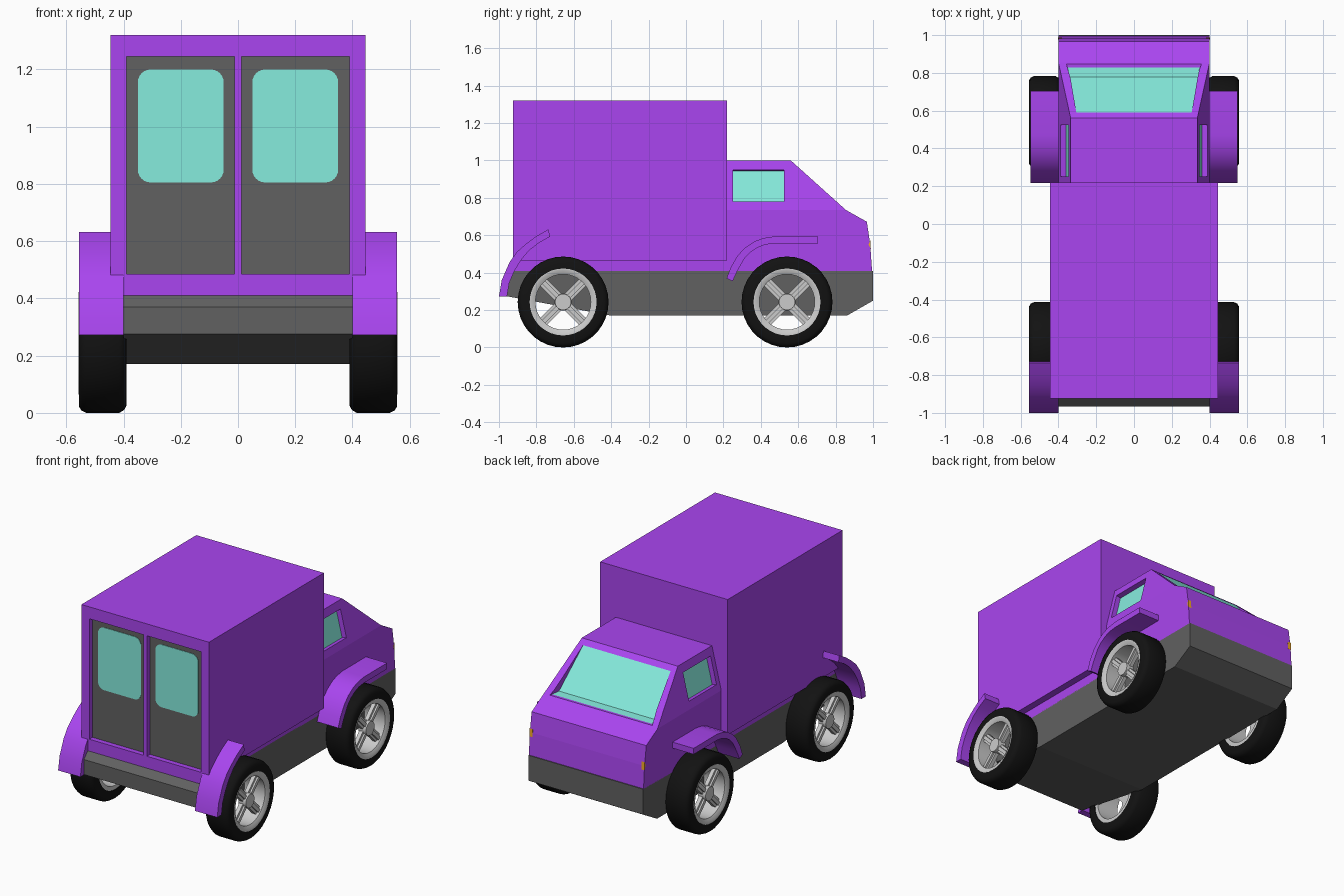
import bpy, bmesh
from math import sin, cos, pi, atan2, radians
from mathutils import Matrix, Vector

if "Cube" in bpy.data.objects:
    bpy.data.objects.remove(bpy.data.objects["Cube"])


def material(name, rgb):
    m = bpy.data.materials.new(name)
    m.diffuse_color = (*rgb, 1)
    m.use_nodes = True
    m.node_tree.nodes["Principled BSDF"].inputs["Base Color"].default_value = m.diffuse_color
    return m


PURPLE = material("purple_paint", (0.40, 0.06, 0.87))
GLASS = material("teal_glass", (0.24, 0.84, 0.73))
DARK = material("dark_grey", (0.12, 0.12, 0.12))
TYRE = material("black_rubber", (0.006, 0.006, 0.006))
ORANGE = material("orange_lamp", (0.9, 0.4, 0.02))


def finish(name, bm, mat=None, mirror=False, smooth=False):
    bmesh.ops.recalc_face_normals(bm, faces=bm.faces)
    me = bpy.data.meshes.new(name)
    bm.to_mesh(me)
    bm.free()
    ob = bpy.data.objects.new(name, me)
    bpy.context.collection.objects.link(ob)
    if mat:
        me.materials.append(mat)
    if mirror:
        ob.modifiers.new("Mirror", 'MIRROR')
    if smooth:
        bpy.ops.object.select_all(action='DESELECT')
        ob.select_set(True)
        bpy.context.view_layer.objects.active = ob
        bpy.ops.object.shade_smooth_by_angle(angle=radians(35))
    return ob


def loft(name, pts, mat, sides=None, **kw):
    """Closed side outline; each point is (y, z, x_start, x_end)."""
    bm = bmesh.new()
    a = [bm.verts.new((p[2], p[0], p[1])) for p in pts]
    b = [bm.verts.new((p[3], p[0], p[1])) for p in pts]
    n = len(pts)
    for i in range(n):
        j = (i + 1) % n
        bm.faces.new((a[i], a[j], b[j], b[i]))
    for idx in sides or [range(n)]:
        bm.faces.new([a[i] for i in idx])
        bm.faces.new([b[i] for i in idx])
    return finish(name, bm, mat, **kw)


def prism(name, outline, x0, x1, mat, **kw):
    return loft(name, [(y, z, x0, x1) for y, z in outline], mat, **kw)


def wide(pts):
    return [(y, z, -w, w) for y, z, w in pts]


def add_cube(bm, lo, hi):
    lo, hi = Vector(lo), Vector(hi)
    m = Matrix.Translation((lo + hi) / 2) @ Matrix.Diagonal((*(hi - lo), 1))
    return bmesh.ops.create_cube(bm, size=1, matrix=m)["verts"]


def box(name, lo, hi, mat=None, radius=0, matrix=None, **kw):
    bm = bmesh.new()
    add_cube(bm, lo, hi)
    if radius:
        along_y = [e for e in bm.edges
                   if abs(e.verts[0].co.y - e.verts[1].co.y) > 1e-5]
        bmesh.ops.bevel(bm, geom=along_y, offset=radius, segments=6,
                        profile=0.5, affect='EDGES')
    if matrix:
        bm.transform(matrix)
    return finish(name, bm, mat, **kw)


def cut(ob, cutter):
    cutter.hide_render = True
    mod = ob.modifiers.new("Cut", 'BOOLEAN')
    mod.operation, mod.solver, mod.object = 'DIFFERENCE', 'EXACT', cutter
    bpy.context.view_layer.objects.active = ob
    bpy.ops.object.modifier_apply(modifier=mod.name)
    bpy.data.objects.remove(cutter)


def lathe(name, profile, y, z, mat, n=36):
    """Closed (x, radius) profile turned around the wheel axle."""
    bm = bmesh.new()
    rings = [[bm.verts.new((x, y + r * cos(2 * pi * i / n), z + r * sin(2 * pi * i / n)))
              for x, r in profile] for i in range(n)]
    k = len(profile)
    for i in range(n):
        p, q = rings[i], rings[(i + 1) % n]
        for j in range(k):
            bm.faces.new((p[j], p[(j + 1) % k], q[(j + 1) % k], q[j]))
    return finish(name, bm, mat, mirror=True, smooth=True)


# Chassis
prism("chassis", [(-.965, .37), (-.925, .41), (1, .41), (1, .25), (.86, .17),
                  (-.4, .17), (-.965, .275)], -.4, .4, DARK)

# Cargo box with two recessed rear doors
box("cargo_base", (-.4, -.925, .405), (.4, .22, .466), PURPLE)
cargo = box("cargo_box", (-.445, -.925, .466), (.445, .22, 1.32), PURPLE)
for s, side in ((-1, "left"), (1, "right")):
    x0, x1 = sorted((s * .012, s * .39))
    cut(cargo, box("door_cutter", (x0, -.96, .485), (x1, -.89, 1.245)))
    box(side + "_rear_door", (x0, -.893, .485), (x1, -.87, 1.245), DARK)
    x0, x1 = sorted((s * .05, s * .35))
    box(side + "_door_window", (x0, -.896, .805), (x1, -.88, 1.2), GLASS, radius=.045)

# Cab with tapered upper half
cab = loft("cab", wide([(.22, .405, .4), (.995, .405, .4), (.985, .55, .4),
                        (.967, .672, .4), (.855, .735, .4), (.56, 1, .335),
                        (.22, 1, .335), (.22, .735, .4)]), PURPLE,
           sides=[(0, 1, 2, 3, 4, 7), (7, 4, 5, 6)])

# Windscreen opening and glass
cut(cab, loft("windscreen_cutter", wide([(.588, .975, .305), (.775, .742, .342),
                                         (.849, .742, .358), (1, .9, .358),
                                         (.75, 1.15, .305)]), None))
loft("windscreen", wide([(.59, .973, .305), (.777, .745, .342), (.847, .741, .358),
                         (.84, .72, .358), (.76, .72, .342), (.57, .96, .305)]), GLASS)

# Side windows set into the sloping cab walls
tilt = atan2(.065, .265)
for s, side in ((-1, "left"), (1, "right")):
    m = Matrix.Translation((s * .368, .388, .865)) @ Matrix.Rotation(-s * tilt, 4, 'Y')
    cut(cab, box("window_cutter", (-.035, -.137, -.0875), (.035, .137, .0875), matrix=m))
    x0, x1 = sorted((-s * .045, -s * .031))
    box(side + "_cab_window", (x0, -.137, -.0875), (x1, .137, .0875), GLASS, matrix=m)

# Small corner lamps
prism("corner_lamps", [(.976, .55), (.988, .525), (.986, .575)], .38, .402, ORANGE, mirror=True)

# Mudguards
prism("rear_mudguards", [(-1, .273), (-.985, .36), (-.944, .455), (-.905, .51),
                         (-.853, .556), (-.8, .595), (-.735, .632), (-.727, .592),
                         (-.785, .56), (-.837, .52), (-.88, .47), (-.917, .41),
                         (-.945, .345), (-.957, .273)],
      .4, .555, PURPLE, mirror=True, smooth=True)
prism("front_mudguards", [(.705, .594), (.473, .594), (.415, .585), (.366, .567),
                          (.317, .535), (.275, .49), (.24, .43), (.217, .37),
                          (.249, .353), (.275, .41), (.313, .476), (.345, .51),
                          (.385, .535), (.425, .55), (.473, .556), (.705, .556)],
      .38, .547, PURPLE, mirror=True, smooth=True)

# Wheels
for y, end in ((-.657, "rear"), (.54, "front")):
    z = .243
    lathe(end + "_tyres", [(.39, .176), (.39, .218), (.398, .233), (.415, .243),
                           (.53, .243), (.547, .235), (.556, .22), (.556, .178)],
          y, z, TYRE)
    lathe(end + "_rims", [(.395, .15), (.395, .177), (.557, .179), (.557, .17),
                          (.545, .148)], y, z, None)
    bm = bmesh.new()
    for k in (1, 3):
        turn = Matrix.Translation((0, y, z)) @ Matrix.Rotation(k * pi / 4, 4, 'X')
        for lo, hi in (((.5, -.155, -.026), (.525, .155, .026)),
                       ((.52, -.155, -.011), (.536, .155, .011))):
            bmesh.ops.transform(bm, matrix=turn, verts=add_cube(bm, lo, hi))
    hub = Matrix.Translation((.52, y, z)) @ Matrix.Rotation(pi / 2, 4, 'Y')
    bmesh.ops.create_cone(bm, cap_ends=True, segments=24, radius1=.046,
                          radius2=.043, depth=.05, matrix=hub)
    finish(end + "_spokes", bm, None, mirror=True, smooth=True)
